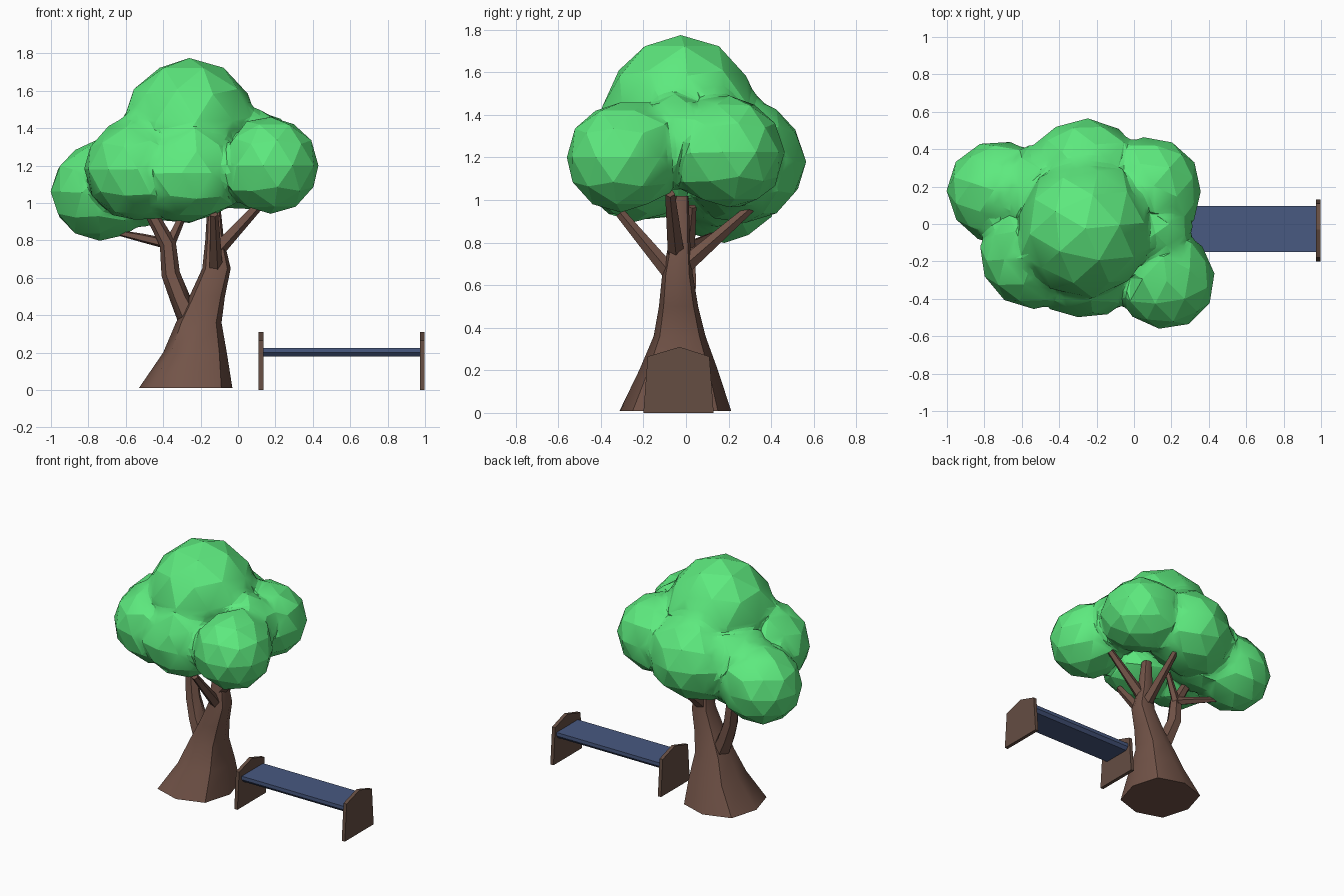
import bpy, bmesh, math
from mathutils import Vector, Matrix

if "Cube" in bpy.data.objects:
    bpy.data.objects.remove(bpy.data.objects["Cube"])


def material(name, rgb):
    m = bpy.data.materials.new(name)
    m.diffuse_color = (*rgb, 1)
    m.use_nodes = True
    m.node_tree.nodes["Principled BSDF"].inputs["Base Color"].default_value = m.diffuse_color
    return m


BARK = material("bark", (0.17, 0.088, 0.065))
LEAF = material("leaf", (0.11, 0.82, 0.21))
BLUE = material("blue_paint", (0.065, 0.10, 0.22))
WOOD = material("bench_wood", (0.13, 0.075, 0.055))


def add_object(name, bm, mat, smooth=None):
    bmesh.ops.recalc_face_normals(bm, faces=bm.faces)
    me = bpy.data.meshes.new(name)
    bm.to_mesh(me)
    bm.free()
    me.materials.append(mat)
    ob = bpy.data.objects.new(name, me)
    bpy.context.collection.objects.link(ob)
    if smooth:
        bpy.ops.object.select_all(action='DESELECT')
        ob.select_set(True)
        bpy.context.view_layer.objects.active = ob
        bpy.ops.object.shade_smooth_by_angle(angle=math.radians(smooth))
    return ob


def tube(name, rings, sides=8, level=False):
    """Loft rings given as (x, y, z, radius[, y radius])."""
    bm = bmesh.new()
    pts = [Vector(r[:3]) for r in rings]
    loops = []
    for i, r in enumerate(rings):
        d = pts[min(i + 1, len(pts) - 1)] - pts[max(i - 1, 0)]
        rot = Matrix.Identity(3) if level else Vector((0, 0, 1)).rotation_difference(d).to_matrix()
        loop = []
        for k in range(sides):
            a = 2 * math.pi * k / sides
            s = 1.08 if level and k % 2 else 1
            off = Vector((r[3] * math.cos(a), r[-1] * math.sin(a), 0)) * s
            loop.append(bm.verts.new(pts[i] + rot @ off))
        loops.append(loop)
    for a, b in zip(loops, loops[1:]):
        for k in range(sides):
            j = (k + 1) % sides
            bm.faces.new((a[k], a[j], b[j], b[k]))
    bm.faces.new(loops[0])
    bm.faces.new(loops[-1])
    add_object(name, bm, BARK, 50)


def extrude_x(name, profile, x0, x1, mat):
    """Extrude a (y, z) outline along x."""
    bm = bmesh.new()
    f = bm.faces.new([bm.verts.new((x0, y, z)) for y, z in profile])
    new = bmesh.ops.extrude_face_region(bm, geom=[f])["geom"]
    bmesh.ops.translate(bm, vec=(x1 - x0, 0, 0),
                        verts=[v for v in new if isinstance(v, bmesh.types.BMVert)])
    add_object(name, bm, mat)


# Trunk with flared foot
tube("trunk", [
    (-0.28, -0.05, 0.01, 0.25, 0.262), (-0.23, -0.035, 0.20, 0.17, 0.185),
    (-0.21, -0.03, 0.36, 0.122, 0.122), (-0.165, -0.035, 0.50, 0.095, 0.092),
    (-0.115, -0.04, 0.65, 0.076, 0.072), (-0.125, -0.03, 0.80, 0.05, 0.05),
    (-0.13, -0.02, 1.02, 0.032, 0.032)], level=True)

# Left fork and thin branches
tube("fork", [(-0.23, -0.03, 0.32, 0.07, 0.09), (-0.31, -0.02, 0.49, 0.054, 0.07),
              (-0.36, 0.0, 0.62, 0.05, 0.055), (-0.375, 0.0, 0.78, 0.044),
              (-0.44, 0.0, 0.90, 0.036), (-0.50, 0.0, 1.0, 0.028)], sides=6)
tube("left_branch", [(-0.37, 0.02, 0.78, 0.03), (-0.52, 0.09, 0.815, 0.024),
                     (-0.66, 0.15, 0.845, 0.014)], sides=5)
tube("fork_branch", [(-0.38, 0.01, 0.75, 0.032), (-0.28, 0.03, 0.97, 0.02)], sides=5)
tube("back_branch", [(-0.12, -0.02, 0.68, 0.042), (-0.12, 0.33, 0.985, 0.02)], sides=5)
tube("front_branch", [(-0.12, -0.06, 0.64, 0.04), (-0.13, -0.31, 0.94, 0.024)], sides=5)
tube("right_branch", [(-0.12, -0.045, 0.74, 0.042), (0.15, -0.075, 1.03, 0.024)], sides=5)

# Canopy: faceted balls fused together (x, y, z, radius)
BALLS = [(-0.26, -0.025, 1.425, 0.35), (0.175, -0.305, 1.20, 0.258),
         (0.10, 0.20, 1.225, 0.258), (-0.26, 0.28, 1.18, 0.285),
         (-0.74, 0.18, 1.06, 0.262), (-0.55, -0.18, 1.18, 0.268),
         (-0.25, -0.24, 1.16, 0.262), (-0.50, 0.15, 1.15, 0.25),
         (0.09, -0.05, 1.27, 0.2)]
balls = []
for i, (x, y, z, r) in enumerate(BALLS):
    bm = bmesh.new()
    place = Matrix.Translation((x, y, z)) @ Matrix.Rotation(0.37 * i + 0.1, 4, 'Z')
    bmesh.ops.create_icosphere(bm, subdivisions=2, radius=r, matrix=place)
    balls.append(add_object("leaf_ball", bm, LEAF))
original = [v.co.copy() for b in balls for v in b.data.vertices]
for b in balls[1:]:
    mod = balls[0].modifiers.new("union", 'BOOLEAN')
    mod.operation, mod.solver, mod.object = 'UNION', 'EXACT', b
dg = bpy.context.evaluated_depsgraph_get()
fused = bpy.data.meshes.new_from_object(balls[0].evaluated_get(dg))
for b in balls:
    bpy.data.objects.remove(b)


def swell(p, k=0.16):
    """Outward offset that fills the crease between the two nearest balls."""
    near = sorted(((p - Vector(b[:3])).length - b[3], i) for i, b in enumerate(BALLS))[:2]
    h = max(k - (near[1][0] - near[0][0]), 0) / k
    out = sum(((p - Vector(BALLS[i][:3])).normalized() for _, i in near), Vector((0, 0, 0)))
    return out.normalized() * (h * h * k / 4) if out.length > 0.3 else Vector((0, 0, 0))


def seam_verts(bm):
    return [v for v in bm.verts if min((v.co - o).length for o in original) > 0.013]


# Fill and soften only the seams where balls meet
bm = bmesh.new()
bm.from_mesh(fused)
bmesh.ops.remove_doubles(bm, verts=bm.verts[:], dist=0.012)
bmesh.ops.triangulate(bm, faces=bm.faces[:])
edges = {e for v in seam_verts(bm) for e in v.link_edges if e.calc_length() > 0.06}
bmesh.ops.subdivide_edges(bm, edges=list(edges), cuts=1)
bmesh.ops.triangulate(bm, faces=bm.faces[:])
seam = seam_verts(bm)
for v in bm.verts:
    v.co += swell(v.co)
for _ in range(3):
    bmesh.ops.smooth_vert(bm, verts=seam, factor=0.5,
                          use_axis_x=True, use_axis_y=True, use_axis_z=True)
add_object("canopy", bm, LEAF, 15)

# Bench
END = [(-0.2, 0), (0.13, 0), (0.11, 0.265), (-0.03, 0.31), (-0.18, 0.265)]
extrude_x("bench_end_inner", END, 0.11, 0.135, WOOD)
extrude_x("bench_end_outer", END, 0.973, 0.998, WOOD)
extrude_x("bench_seat", [(-0.15, 0.20), (-0.13, 0.178), (0.075, 0.178), (0.095, 0.20),
                         (0.095, 0.225), (-0.15, 0.225)], 0.125, 0.98, BLUE)
